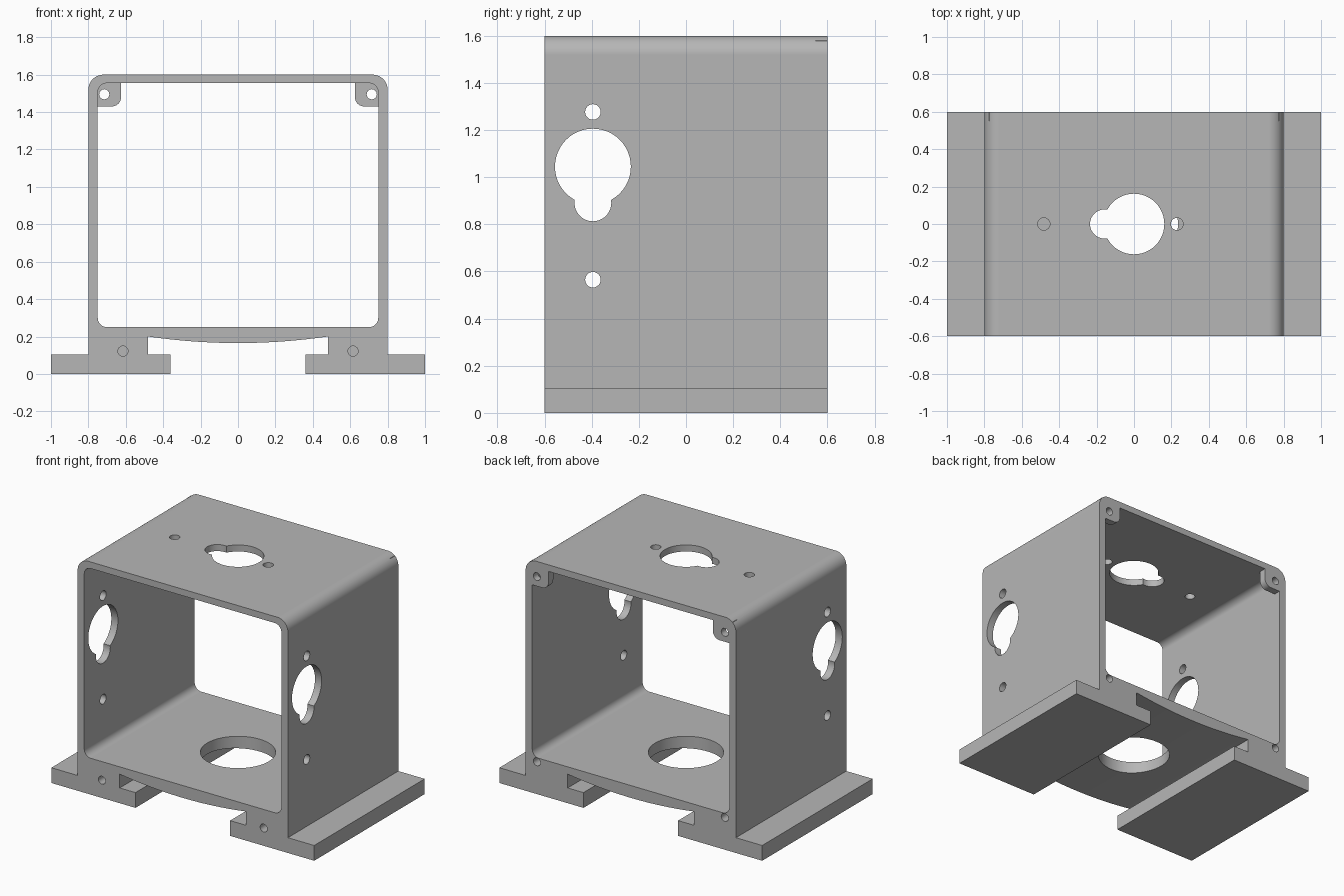
import bpy
import bmesh
from math import sin, cos, pi
from mathutils import Vector, Matrix

if "Cube" in bpy.data.objects:
    bpy.data.objects.remove(bpy.data.objects["Cube"])

grey = bpy.data.materials.new("plain_grey")
grey.use_nodes = True
colour = (0.47, 0.47, 0.47, 1)
grey.diffuse_color = colour
grey.node_tree.nodes["Principled BSDF"].inputs["Base Color"].default_value = colour


def finish(name, bm):
    bmesh.ops.recalc_face_normals(bm, faces=bm.faces)
    mesh = bpy.data.meshes.new(name)
    bm.to_mesh(mesh)
    bm.free()
    mesh.materials.append(grey)
    obj = bpy.data.objects.new(name, mesh)
    bpy.context.collection.objects.link(obj)
    return obj


def prism(name, outline, y0, y1):
    """Extrude an x-z outline along y."""
    bm = bmesh.new()
    face = bm.faces.new([bm.verts.new((x, y0, z)) for x, z in outline])
    ext = bmesh.ops.extrude_face_region(bm, geom=[face])
    verts = [v for v in ext["geom"] if isinstance(v, bmesh.types.BMVert)]
    bmesh.ops.translate(bm, verts=verts, vec=(0, y1 - y0, 0))
    return finish(name, bm)


def cylinder(axis, centre, radius, length, sides=32):
    bm = bmesh.new()
    bmesh.ops.create_cone(bm, cap_ends=True, segments=sides, radius1=radius,
                          radius2=radius, depth=length)
    turn = {"X": Matrix.Rotation(pi / 2, 3, "Y"),
            "Y": Matrix.Rotation(pi / 2, 3, "X"), "Z": Matrix.Identity(3)}[axis]
    bmesh.ops.transform(bm, matrix=Matrix.Translation(Vector(centre)) @ turn.to_4x4(),
                        verts=bm.verts)
    return finish("hole_cutter", bm)


def corner(cx, cz, r, start, steps=10):
    """Quarter arc, counter-clockwise from start (in quarter turns)."""
    return [(cx + r * cos((start + i / steps) * pi / 2),
             cz + r * sin((start + i / steps) * pi / 2)) for i in range(steps + 1)]


def rounded_rect(x0, x1, z0, z1, r):
    return (corner(x1 - r, z1 - r, r, 0) + corner(x0 + r, z1 - r, r, 1)
            + corner(x0 + r, z0 + r, r, 2) + corner(x1 - r, z0 + r, r, 3))


def combine(target, tool, operation="DIFFERENCE"):
    tool.hide_render = True
    mod = target.modifiers.new("bool", "BOOLEAN")
    mod.object, mod.operation, mod.solver = tool, operation, "EXACT"
    bpy.context.view_layer.objects.active = target
    bpy.ops.object.modifier_apply(modifier=mod.name)
    bpy.data.objects.remove(tool)


# Housing profile: flanged feet, side walls, roof and bowed underside
HALF_BOW, BOW = 0.48, 0.035
right_half = [(0.36, 0), (1, 0), (1, 0.105), (0.8, 0.105)] + corner(0.72, 1.52, 0.08, 0)
left_half = [(-x, z) for x, z in reversed(right_half)]
right_notch = [(HALF_BOW, 0.105), (0.36, 0.105)]
steps = 24
bow = []
for i in range(steps + 1):
    t = -1 + 2 * i / steps
    bow.append((t * HALF_BOW, 0.2 - BOW * (1 - t * t)))
left_notch = [(-x, z) for x, z in reversed(right_notch)]
housing = prism("housing", right_half + left_half + left_notch + bow + right_notch,
                -0.6, 0.6)

# Open interior
combine(housing, prism("cavity_cutter", rounded_rect(-0.75, 0.75, 0.25, 1.555, 0.05),
                       -0.7, 0.7))

# Screw tabs in the upper back corners
for s in (-1, 1):
    outline = [(s * x, z) for x, z in
               [(0.775, 1.58), (0.625, 1.58)] + corner(0.675, 1.48, 0.05, 2)
               + [(0.775, 1.43)]]
    combine(housing, prism("screw_tab", outline, 0.55, 0.6), "UNION")

# Screw holes: tabs, lower back corners, front of the feet
for s in (-1, 1):
    for x, y, z, length in ((0.715, 0.6, 1.495, 0.2), (0.715, 0.6, 0.222, 0.4),
                            (0.615, -0.6, 0.122, 0.4)):
        combine(housing, cylinder("Y", (s * x, y, z), 0.027, length, 24))

# Keyhole opening and two screw holes through both side walls
for z, r in ((1.045, 0.161), (0.891, 0.078), (1.277, 0.033), (0.565, 0.033)):
    combine(housing, cylinder("X", (0, -0.395, z), r, 1.8, 48 if r > 0.05 else 24))

# Keyhole opening and two screw holes through the roof
for x, r in ((0, 0.162), (-0.157, 0.078), (-0.482, 0.033), (0.23, 0.033)):
    combine(housing, cylinder("Z", (x, 0, 1.58), r, 0.2, 48 if r > 0.05 else 24))

# Round opening in the floor
combine(housing, cylinder("Z", (0, 0, 0.2), 0.235, 0.3, 64))

# Smooth the curves, keep the edges crisp and the flats flat
for obj in bpy.context.selected_objects:
    obj.select_set(False)
housing.select_set(True)
bpy.context.view_layer.objects.active = housing
bpy.ops.object.shade_smooth_by_angle()
weighted = housing.modifiers.new("flat_sides", "WEIGHTED_NORMAL")
weighted.keep_sharp = True
